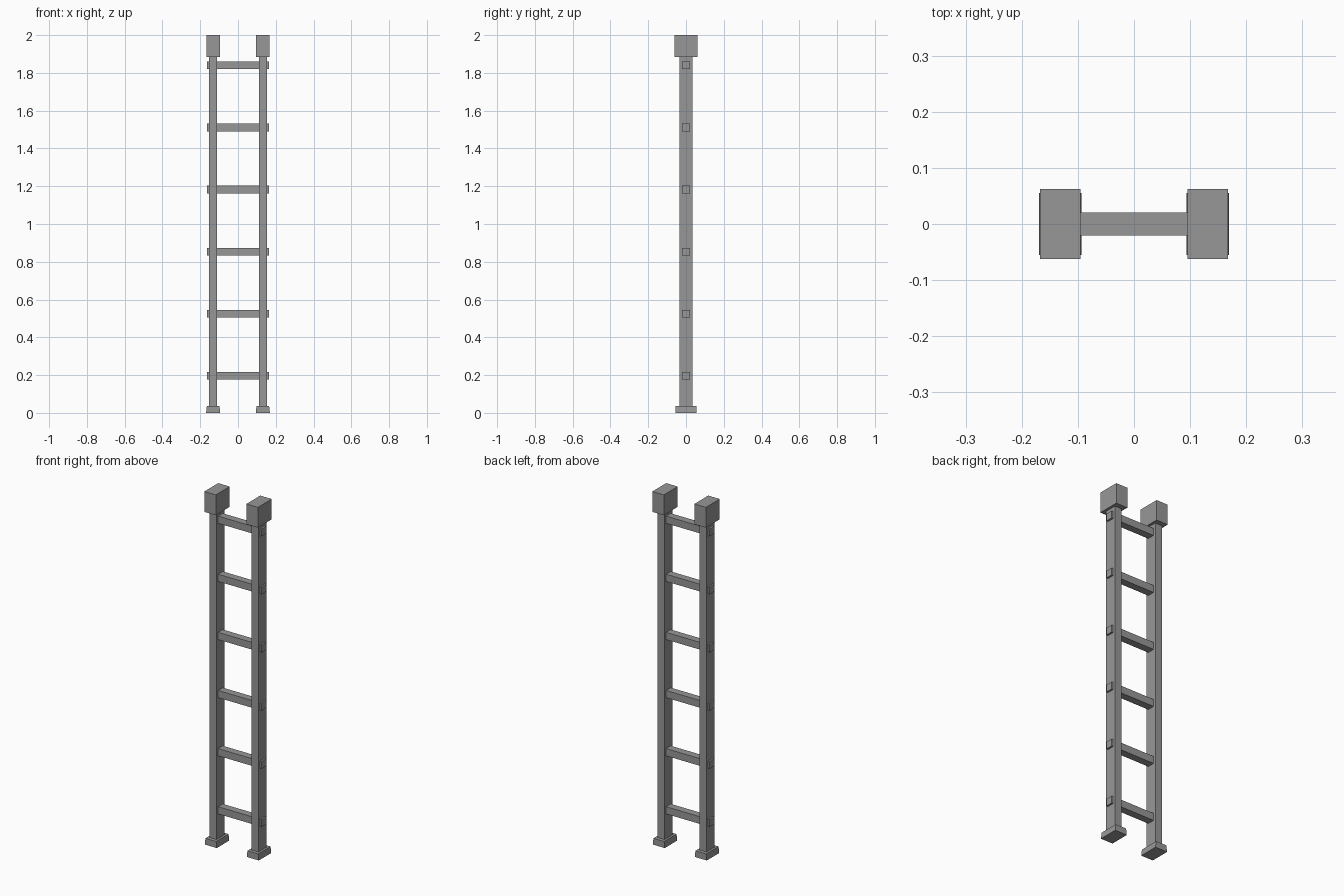
import bpy, bmesh

if "Cube" in bpy.data.objects:
    bpy.data.objects.remove(bpy.data.objects["Cube"])

# Dark grey finish shared by all parts
dark = bpy.data.materials.new("dark_grey")
dark.diffuse_color = (0.31, 0.31, 0.31, 1)
dark.use_nodes = True
dark.node_tree.nodes["Principled BSDF"].inputs["Base Color"].default_value = dark.diffuse_color


def box(name, x, z0, z1, hx, hy, top_hx=None):
    """Box centred on (x, 0), spanning z0..z1, with an optional narrower top in x."""
    bm = bmesh.new()
    bmesh.ops.create_cube(bm, size=2)
    for v in bm.verts:
        top = v.co.z > 0
        w = top_hx if top and top_hx else hx
        v.co = (x + v.co.x * w, v.co.y * hy, z1 if top else z0)
    mesh = bpy.data.meshes.new(name)
    bm.to_mesh(mesh)
    bm.free()
    mesh.materials.append(dark)
    obj = bpy.data.objects.new(name, mesh)
    bpy.context.collection.objects.link(obj)
    return obj


# Side rails with top caps and feet
for side, s in (("left", -1), ("right", 1)):
    x = s * 0.1315
    box(side + "_rail", x, 0.03, 1.90, 0.0215, 0.035)
    box(side + "_cap", x, 1.885, 2.0, 0.036, 0.062)
    box(side + "_foot", x, 0.0, 0.036, 0.0375, 0.0555, 0.0335)

# Six rungs passing through the rails
for i in range(6):
    z = 0.196 + i * 0.3288
    box(f"rung_{i + 1}", 0, z - 0.0205, z + 0.0205, 0.163, 0.0208)
